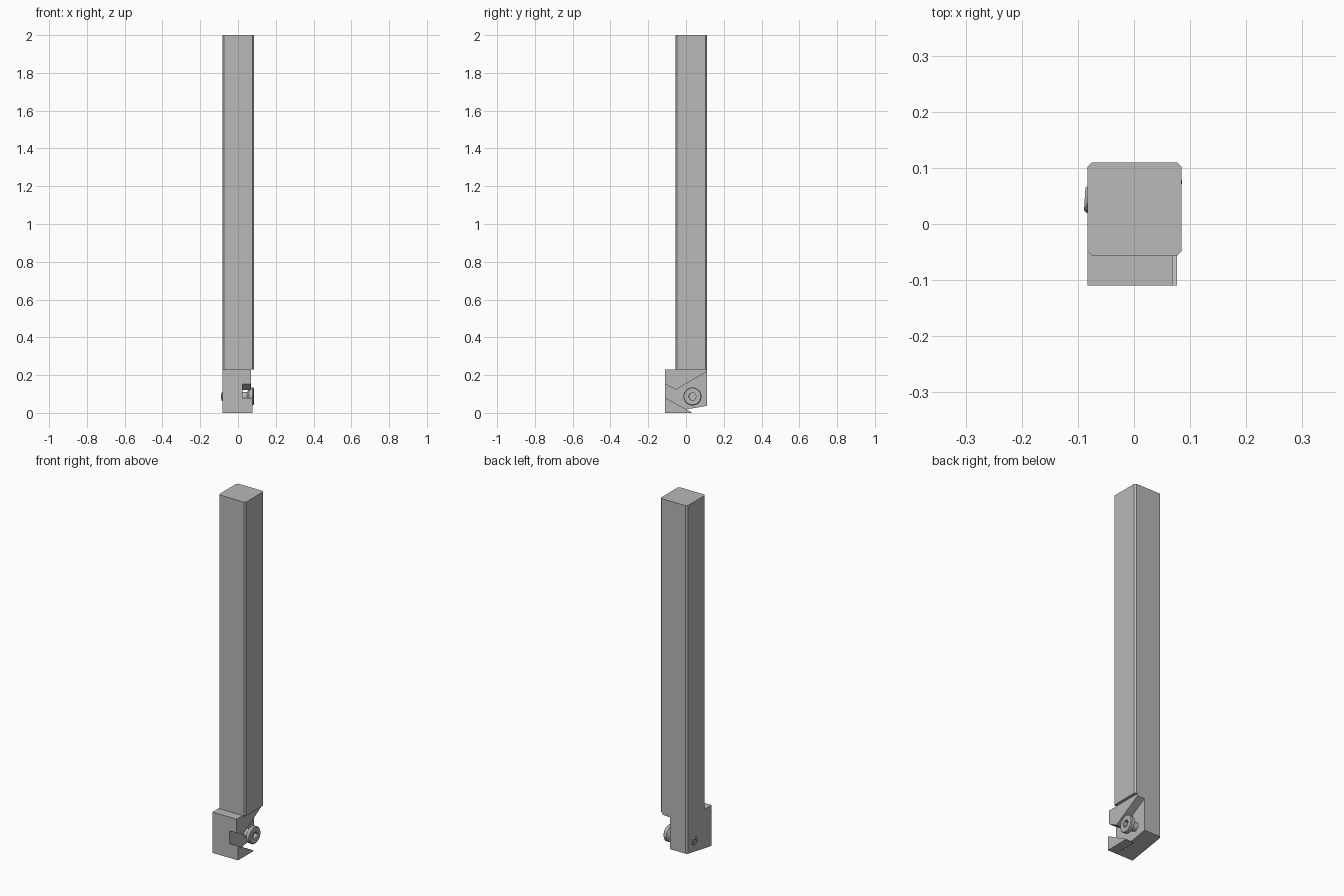
import bpy, bmesh, math
from mathutils import Matrix

if "Cube" in bpy.data.objects:
    bpy.data.objects.remove(bpy.data.objects["Cube"], do_unlink=True)

steel = bpy.data.materials.new("steel grey")
steel.use_nodes = True
GREY = (0.48, 0.48, 0.48, 1)
steel.diffuse_color = GREY
steel.node_tree.nodes["Principled BSDF"].inputs["Base Color"].default_value = GREY


def finish(bm, name):
    bmesh.ops.recalc_face_normals(bm, faces=bm.faces)
    mesh = bpy.data.meshes.new(name)
    bm.to_mesh(mesh)
    bm.free()
    mesh.materials.append(steel)
    obj = bpy.data.objects.new(name, mesh)
    bpy.context.collection.objects.link(obj)
    return obj


def prism(name, profile, x0, x1, chamfer=None, width=0.008):
    """Extrude a (y, z) profile from x0 to x1, chamfering the chosen edges."""
    bm = bmesh.new()
    face = bm.faces.new([bm.verts.new((x0, y, z)) for y, z in profile])
    new = bmesh.ops.extrude_face_region(bm, geom=[face])["geom"]
    moved = [v for v in new if isinstance(v, bmesh.types.BMVert)]
    bmesh.ops.translate(bm, verts=moved, vec=(x1 - x0, 0, 0))
    if chamfer:
        edges = [e for e in bm.edges if chamfer(*e.verts)]
        bmesh.ops.bevel(bm, geom=edges, offset=width, segments=1, affect='EDGES')
    return finish(bm, name)


def upright(a, b):
    return abs(a.co.z - b.co.z) > 0.1 and abs(a.co.y - b.co.y) < 0.001


FRONT, BACK, STEP = -0.11, 0.11, -0.056
RIGHT, FLOOR, CHEEK = -0.083, 0.024, 0.069

# Square shank with chamfered long corners
prism("shank", [(STEP, 0.23), (BACK, 0.23), (BACK, 2), (STEP, 2)],
      RIGHT, 0.085, upright)

# Head body behind the pocket, with a rising underside
prism("head_body", [(FRONT, 0), (BACK, 0.037), (BACK, 0.23), (FRONT, 0.23)],
      RIGHT, FLOOR,
      lambda a, b: upright(a, b) and a.co.y > 0.1 and a.co.x < 0)

# Upper and lower jaws on the pocket side
prism("upper_jaw", [(FRONT, 0.153), (-0.055, 0.122), (BACK, 0.218),
                    (BACK, 0.23), (FRONT, 0.23)], FLOOR, CHEEK)
prism("lower_jaw", [(FRONT, 0), (0.028, 0), (0.028, 0.004), (FRONT, 0.08)],
      FLOOR, 0.077)

# Clamping screw: rings of (x, radius, hexagonal) with a socket at each end
rings = [(-0.07, 0.011, True), (-0.088, 0.011, True), (-0.088, 0.02, False),
         (-0.083, 0.024, False), (0.048, 0.024, False), (0.062, 0.047, False),
         (0.079, 0.048, False), (0.083, 0.044, False), (0.083, 0.021, True),
         (0.062, 0.021, True)]
SIDES = 36
bm = bmesh.new()
loops = []
for x, radius, hexed in rings:
    loop = []
    for i in range(SIDES):
        a = math.tau * i / SIDES
        r = radius
        if hexed:
            r *= math.cos(math.pi / 6) / math.cos(a % (math.pi / 3) - math.pi / 6)
        loop.append(bm.verts.new((x, r * math.cos(a), r * math.sin(a))))
    loops.append(loop)
for low, high in zip(loops, loops[1:]):
    for i in range(SIDES):
        j = (i + 1) % SIDES
        bm.faces.new((low[i], low[j], high[j], high[i]))
for end in (loops[0], loops[-1]):
    bm.faces.new(end)
place = Matrix.Translation((0, 0.039, 0.087)) @ Matrix.Rotation(-0.06, 4, 'Z')
bmesh.ops.transform(bm, matrix=place, verts=bm.verts)
screw = finish(bm, "clamp_screw")
bpy.ops.object.select_all(action='DESELECT')
screw.select_set(True)
bpy.context.view_layer.objects.active = screw
bpy.ops.object.shade_smooth_by_angle(angle=math.radians(30))
